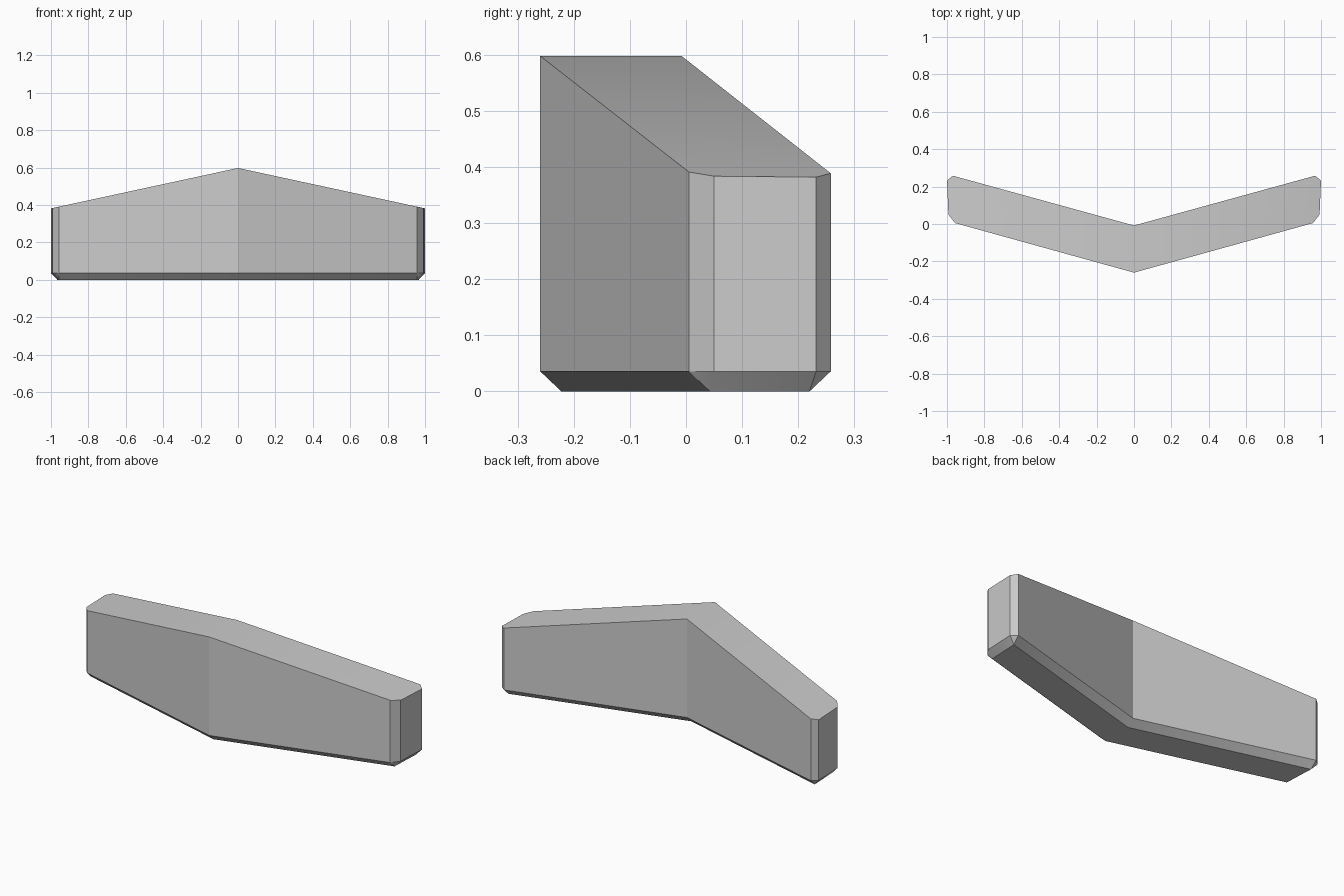
import bpy
import bmesh
import math

# Remove the default object
old = bpy.data.objects.get("Cube")
if old:
    bpy.data.objects.remove(old, do_unlink=True)

# Material
grey = bpy.data.materials.new("light grey")
grey.use_nodes = True
colour = (0.6, 0.6, 0.6, 1)
grey.diffuse_color = colour
grey.node_tree.nodes["Principled BSDF"].inputs["Base Color"].default_value = colour

# Left half of the swept outline: front centre, bevelled tip, back centre
outline = [(0, -0.26), (0.957, 0.005), (0.992, 0.05), (1.0, 0.232), (0.968, 0.258), (0, -0.008)]
# Smaller underside, each tip bevel closing to one corner
underside = [(0, -0.222), (0.958, 0.043), (0.966, 0.22), (0, -0.046)]
CHAMFER, PEAK, SLOPE = 0.036, 0.598, 0.216

bm = bmesh.new()
top = [bm.verts.new((x, y, PEAK - SLOPE * x)) for x, y in outline]
rim = [bm.verts.new((x, y, CHAMFER)) for x, y in outline]
base = [bm.verts.new((x, y, 0)) for x, y in underside]

# Sloped top, flat underside and upright walls
bm.faces.new(top)
bm.faces.new(base[::-1])
for i in range(len(outline) - 1):
    bm.faces.new((rim[i], rim[i + 1], top[i + 1], top[i]))

# Chamfer between the walls and the underside
corner = [0, 1, 1, 2, 2, 3]
for i in range(len(outline) - 1):
    a, b = base[corner[i]], base[corner[i + 1]]
    bm.faces.new((a, rim[i + 1], rim[i]) if a is b else (a, b, rim[i + 1], rim[i]))
bmesh.ops.recalc_face_normals(bm, faces=bm.faces)

# The open centre loop skews recalculation only if inverted, so check the top
bm.faces.ensure_lookup_table()
bm.normal_update()
if bm.faces[0].normal.z < 0:
    bmesh.ops.reverse_faces(bm, faces=bm.faces)

mesh = bpy.data.meshes.new("swept_barrier")
bm.to_mesh(mesh)
bm.free()
mesh.materials.append(grey)
barrier = bpy.data.objects.new("swept_barrier", mesh)
bpy.context.collection.objects.link(barrier)

# Mirror to the other side
mirror = barrier.modifiers.new("mirror", 'MIRROR')
mirror.use_clip = True
bpy.ops.object.select_all(action='DESELECT')
barrier.select_set(True)
bpy.context.view_layer.objects.active = barrier
bpy.ops.object.modifier_apply(modifier=mirror.name)
bpy.ops.object.shade_smooth_by_angle(angle=math.radians(30))
